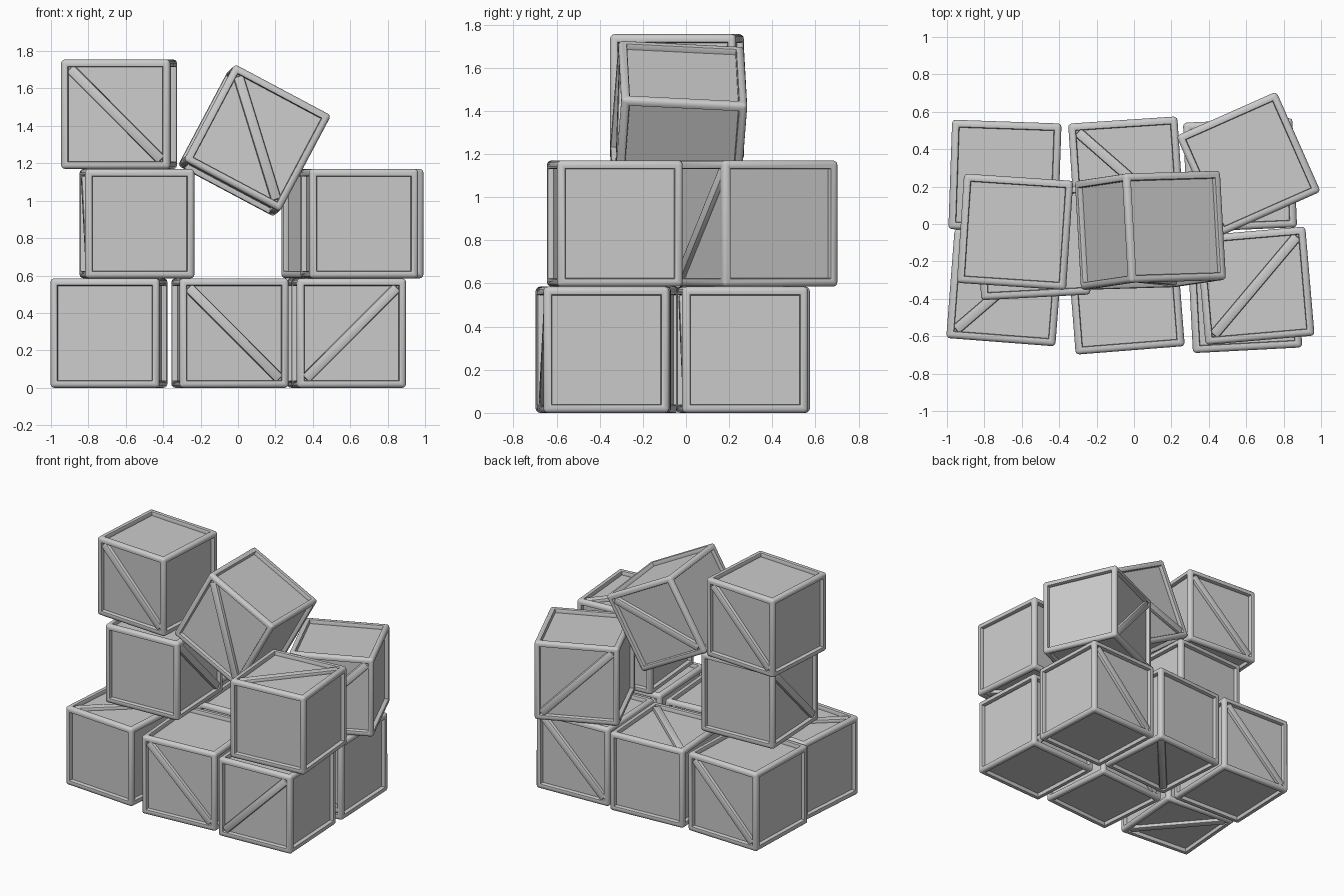
import bpy, bmesh
from math import radians, sqrt
from mathutils import Matrix, Euler, Vector

if "Cube" in bpy.data.objects:
    bpy.data.objects.remove(bpy.data.objects["Cube"])

S = 0.585        # crate edge length
FRAME = 0.056    # frame beam width
RECESS = 0.03    # panel depth below the frame


def sharp_convex(bm, low, faces=None):
    return [e for e in bm.edges if len(e.link_faces) == 2 and e.is_convex
            and e.calc_face_angle(0) > radians(low)]


def crate_body():
    # Cube with a recessed panel on every side and rounded frame edges
    bm = bmesh.new()
    bmesh.ops.create_cube(bm, size=S)
    sides = bm.faces[:]
    bmesh.ops.inset_individual(bm, faces=sides, thickness=FRAME, depth=0)
    bmesh.ops.inset_individual(bm, faces=sides, thickness=0.0005, depth=-RECESS)
    h = S / 2 - 0.001
    outer = [e for e in sharp_convex(bm, 60)
             if all(min(abs(c) for c in v.co) > h for v in e.verts)]
    bmesh.ops.bevel(bm, geom=outer, offset=0.02, segments=3, profile=0.5, affect='EDGES')
    bm.normal_update()
    bmesh.ops.bevel(bm, geom=sharp_convex(bm, 60), offset=0.01, segments=2,
                    profile=0.5, affect='EDGES')
    return bm


def add_brace(bm, turn):
    # Diagonal bar across one side, ends tucked into the frame
    part = bmesh.new()
    bmesh.ops.create_cube(part, size=1)
    bmesh.ops.scale(part, vec=(0.475 * sqrt(2) + 0.02, 0.04, 0.056), verts=part.verts)
    bmesh.ops.bevel(part, geom=part.edges[:], offset=0.012, segments=2,
                    profile=0.5, affect='EDGES')
    place = (Matrix.Rotation(turn, 4, 'Z') @ Matrix.Translation((0, -S / 2 + 0.026, 0))
             @ Matrix.Rotation(radians(45), 4, 'Y'))
    bmesh.ops.transform(part, matrix=place, verts=part.verts)
    temp = bpy.data.meshes.new("brace_temp")
    part.to_mesh(temp)
    part.free()
    bm.from_mesh(temp)
    bpy.data.meshes.remove(temp)


# Shared crate mesh, braced on front and back
bm = crate_body()
for turn in (0, radians(180)):
    add_brace(bm, turn)
mesh = bpy.data.meshes.new("crate")
bm.to_mesh(mesh)
bm.free()
mesh.shade_smooth()
mesh.set_sharp_from_angle(angle=radians(35))

# Quarter turns that choose which sides carry the braces
RX, RY, RZ = (Matrix.Rotation(radians(a), 4, ax) for a, ax in ((-90, 'X'), (90, 'Y'), (90, 'Z')))
ROLL = {"front_falling": Matrix(), "front_rising": RY, "sides": RZ,
        "top_falling": RX, "top_rising": RZ @ RX}


def crate(name, x, y, z, brace, yaw, tilt_x=0, tilt_y=0):
    ob = bpy.data.objects.new(name, mesh)
    bpy.context.collection.objects.link(ob)
    rot = Euler((radians(tilt_x), radians(tilt_y), radians(yaw))).to_matrix().to_4x4()
    ob.matrix_world = Matrix.Translation(Vector((x, y, z))) @ rot @ ROLL[brace]


L1, L2, L3 = S * 0.5, S * 1.5, S * 2.5

# Bottom layer
crate("crate_bottom_front_left", -0.69, -0.34, L1, "top_rising", -4.4)
crate("crate_bottom_front_middle", -0.043, -0.384, L1, "front_falling", 4.5)
crate("crate_bottom_front_right", 0.592, -0.383, L1, "front_rising", 3)
crate("crate_bottom_back_left", -0.69, 0.255, L1, "front_falling", -2)
crate("crate_bottom_back_middle", -0.041, 0.264, L1, "top_falling", 3.8)
crate("crate_bottom_back_right", 0.567, 0.262, L1, "front_falling", 2.5)
# Middle layer
crate("crate_middle_left", -0.54, -0.10, L2, "sides", 3)
crate("crate_middle_front_right", 0.649, -0.33, L2, "top_rising", 4.9)
crate("crate_middle_back_right", 0.612, 0.322, L2, "front_rising", 23.9)
# Top layer and the toppling crate
crate("crate_top_left", -0.636, -0.042, L3, "front_falling", -3.8)
crate("crate_toppling", 0.088, -0.034, 1.322, "front_falling", 1.7, -3.2, 28)
